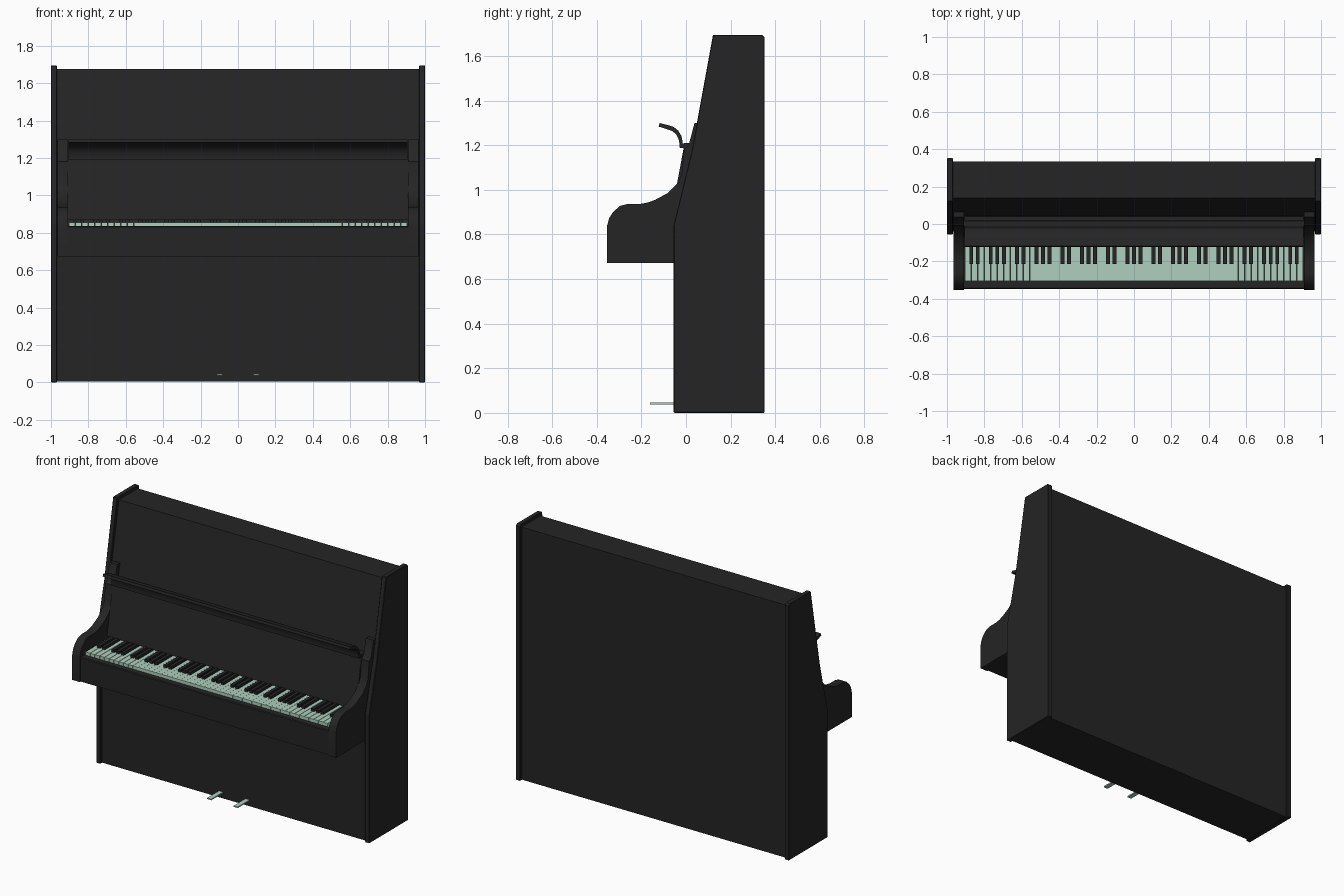
import bpy, bmesh, math

if "Cube" in bpy.data.objects:
    bpy.data.objects.remove(bpy.data.objects["Cube"])


def material(name, rgb):
    m = bpy.data.materials.new(name)
    m.diffuse_color = (*rgb, 1)
    m.use_nodes = True
    m.node_tree.nodes["Principled BSDF"].inputs["Base Color"].default_value = m.diffuse_color
    return m


BLACK = material("piano black", (0.018, 0.018, 0.018))
MINT = material("pale mint", (0.43, 0.63, 0.52))


def finish(bm, name, mat, mirror=False, smooth=False, bevel=0):
    bmesh.ops.recalc_face_normals(bm, faces=bm.faces)
    me = bpy.data.meshes.new(name)
    bm.to_mesh(me)
    bm.free()
    me.materials.append(mat)
    ob = bpy.data.objects.new(name, me)
    bpy.context.collection.objects.link(ob)
    if bevel:
        b = ob.modifiers.new("edge", 'BEVEL')
        b.width, b.segments, b.limit_method = bevel, 1, 'ANGLE'
        b.angle_limit = math.radians(50)
    if mirror:
        ob.modifiers.new("mirror", 'MIRROR')
    if smooth:
        bpy.ops.object.select_all(action='DESELECT')
        ob.select_set(True)
        bpy.context.view_layer.objects.active = ob
        bpy.ops.object.shade_smooth_by_angle(angle=math.radians(35))
    return ob


def extrude(name, profile, x0, x1, mat=BLACK, **kw):
    """Extrude a (y, z) outline along x."""
    bm = bmesh.new()
    face = bm.faces.new([bm.verts.new((x0, y, z)) for y, z in profile])
    new = bmesh.ops.extrude_face_region(bm, geom=[face])["geom"]
    bmesh.ops.translate(bm, vec=(x1 - x0, 0, 0),
                        verts=[g for g in new if isinstance(g, bmesh.types.BMVert)])
    return finish(bm, name, mat, **kw)


def add_box(bm, x0, x1, y0, y1, z0, z1):
    vs = bmesh.ops.create_cube(bm, size=1)["verts"]
    bmesh.ops.scale(bm, vec=(x1 - x0, y1 - y0, z1 - z0), verts=vs)
    bmesh.ops.translate(bm, vec=((x0 + x1) / 2, (y0 + y1) / 2, (z0 + z1) / 2), verts=vs)


def box(name, dims, mat=BLACK, **kw):
    bm = bmesh.new()
    add_box(bm, *dims)
    return finish(bm, name, mat, **kw)


# tall side panels
extrude("side_panel", [(-0.055, 0), (0.352, 0), (0.352, 1.685), (0.342, 1.695),
                       (0.121, 1.695), (0.027, 1.18), (-0.055, 0.843)],
        0.968, 1.0, mirror=True, bevel=0.003)

# cabinet between the sides, slightly recessed
extrude("cabinet", [(-0.04, 0.004), (0.335, 0.004), (0.335, 1.675), (0.138, 1.675),
                    (0.042, 1.18), (-0.04, 0.843)], -0.969, 0.969)

# curved cheeks at the keyboard ends
extrude("cheek", [(-0.354, 0.672), (-0.354, 0.838), (-0.345, 0.873), (-0.327, 0.901),
                  (-0.296, 0.928), (-0.26, 0.937), (-0.206, 0.937), (-0.172, 0.943),
                  (-0.139, 0.955), (-0.08, 0.987), (-0.04, 1.027), (-0.02, 1.067),
                  (-0.009, 1.18), (0.012, 1.20), (0.038, 1.30), (0.075, 1.30),
                  (0.07, 1.18), (0.0, 0.85), (0.0, 0.672)],
        0.91, 0.966, mirror=True, smooth=True)

# keybed with raised slip in front of the keys
extrude("keybed", [(-0.348, 0.674), (-0.348, 0.83), (-0.343, 0.835), (-0.306, 0.835),
                   (-0.306, 0.80), (-0.03, 0.80), (-0.03, 0.674)], -0.912, 0.912)

# fallboard panel behind the keys
extrude("fallboard", [(-0.07, 0.868), (-0.012, 1.18), (-0.01, 1.21), (0.016, 1.21),
                      (0.05, 1.18), (-0.03, 0.868)], -0.911, 0.911)

# open lid: a swept quarter curve with thickness
outer = [(-0.015, 1.19), (-0.015, 1.215), (-0.021, 1.243), (-0.035, 1.266),
         (-0.055, 1.282), (-0.08, 1.29), (-0.118, 1.30)]
inner = [(-0.123, 1.284), (-0.085, 1.272), (-0.062, 1.264), (-0.045, 1.25),
         (-0.034, 1.23), (-0.03, 1.21), (-0.03, 1.19)]
extrude("lid", outer + inner, -0.905, 0.905, smooth=True)
# rail joining the lid to the cabinet
box("lid_rail", (-0.905, 0.905, -0.026, 0.04, 1.188, 1.208))

# white keys: 52, with wider gaps in the outer ranges
PITCH = 1.81 / 52
bm = bmesh.new()
for i in range(52):
    gap = 0.0014 if i < 10 or i >= 42 else 0.0004
    x = -0.905 + i * PITCH
    add_box(bm, x + gap, x + PITCH - gap, -0.304, -0.03, 0.805, 0.855)
finish(bm, "white_keys", MINT)

# black keys in groups of two and three
bm = bmesh.new()
for i in range(1, 52):
    if i % 7 in (1, 2, 4, 5, 6):
        x = -0.905 + i * PITCH
        add_box(bm, x - 0.0105, x + 0.0105, -0.215, -0.04, 0.85, 0.872)
finish(bm, "black_keys", BLACK)

# two pedals
box("pedal", (0.082, 0.112, -0.162, -0.03, 0.038, 0.046), MINT, mirror=True)
